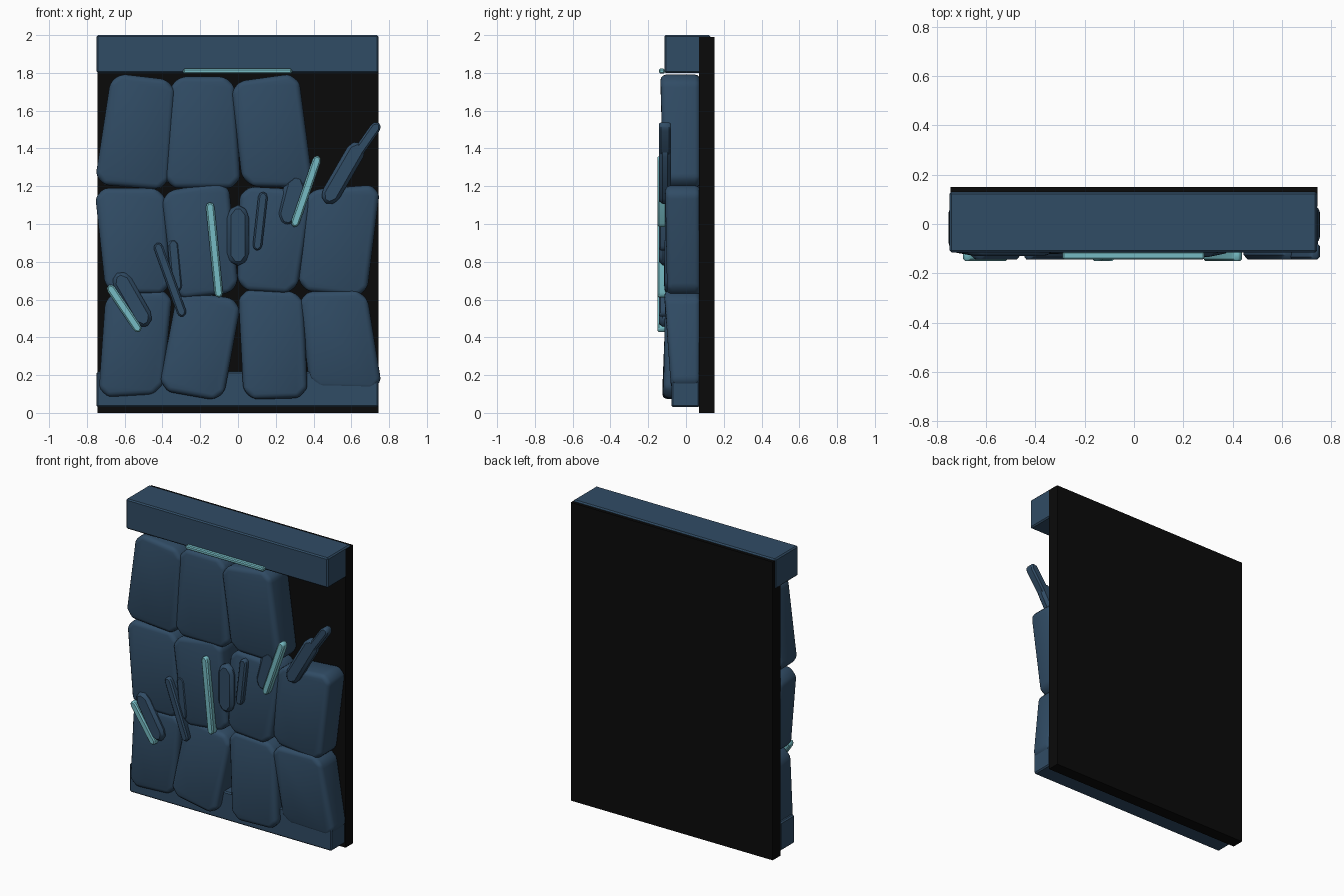
import bpy, bmesh, math
from mathutils import Vector

if "Cube" in bpy.data.objects:
    bpy.data.objects.remove(bpy.data.objects["Cube"])


def material(name, rgb):
    m = bpy.data.materials.new(name)
    m.diffuse_color = (*rgb, 1)
    m.use_nodes = True
    m.node_tree.nodes["Principled BSDF"].inputs["Base Color"].default_value = m.diffuse_color
    return m


BLUE = material("slate_blue", (0.030, 0.072, 0.130))
BLACK = material("black", (0.003, 0.003, 0.003))
CYAN = material("pale_cyan", (0.18, 0.50, 0.55))


def prism(name, outline, fronts, back, mat, bevel=0.0, segments=2):
    """Solid from an x-z outline; fronts gives the front y at each corner."""
    bm = bmesh.new()
    f = [bm.verts.new((x, y, z)) for (x, z), y in zip(outline, fronts)]
    b = [bm.verts.new((x, back, z)) for x, z in outline]
    n = len(f)
    bm.faces.new(f)
    bm.faces.new(b[::-1])
    for i in range(n):
        bm.faces.new((f[i], b[i], b[(i + 1) % n], f[(i + 1) % n]))
    bmesh.ops.recalc_face_normals(bm, faces=bm.faces)
    if bevel:
        bmesh.ops.bevel(bm, geom=bm.edges[:], offset=bevel, segments=segments,
                        profile=0.5, affect='EDGES', clamp_overlap=True)
    mesh = bpy.data.meshes.new(name)
    bm.to_mesh(mesh)
    bm.free()
    ob = bpy.data.objects.new(name, mesh)
    bpy.context.collection.objects.link(ob)
    mesh.materials.append(mat)
    bpy.context.view_layer.objects.active = ob
    ob.select_set(True)
    bpy.ops.object.shade_smooth_by_angle(angle=math.radians(35))
    ob.select_set(False)
    return ob


def box(name, x0, x1, y0, y1, z0, z1, mat, bevel=0.0):
    return prism(name, [(x0, z0), (x1, z0), (x1, z1), (x0, z1)], [y0] * 4, y1,
                 mat, bevel, 1)


def bar(name, p, q, width, y0, y1, mat):
    """Long chip between two x-z points, with pointed chamfered ends."""
    p, q = Vector(p), Vector(q)
    d = (q - p).normalized()
    s = Vector((-d.y, d.x)) * width / 2
    c = d * width * 0.4
    pts = [p + s * 0.4, p + c + s, q - c + s, q + s * 0.4,
           q - s * 0.4, q - c - s, p + c - s, p - s * 0.4]
    return prism(name, [tuple(v) for v in pts], [y0] * 8, y1, mat, width * 0.18, 1)


# Wall backing, lintel and plinth
box("back_panel", -0.745, 0.745, 0.07, 0.15, 0, 1.99, BLACK)
box("top_beam", -0.748, 0.743, -0.115, 0.13, 1.80, 2.0, BLUE, 0.008)
box("plinth", -0.748, 0.743, -0.077, 0.072, 0.03, 0.22, BLUE, 0.008)

# Stones: top left, top right, bottom right, bottom left, then front y at top and bottom
STONES = [
    ((-.67, 1.80), (-.33, 1.76), (-.37, 1.18), (-.76, 1.21), -.13, -.115),
    ((-.355, 1.78), (-.02, 1.78), (.015, 1.19), (-.39, 1.19), -.12, -.12),
    ((-.04, 1.75), (.32, 1.80), (.40, 1.19), (.025, 1.20), -.135, -.12),
    ((-.76, 1.19), (-.385, 1.19), (-.355, .63), (-.70, .63), -.105, -.12),
    ((-.41, 1.17), (-.05, 1.23), (.005, .64), (-.34, .60), -.12, -.115),
    ((.01, 1.20), (.40, 1.18), (.31, .63), (-.005, .65), -.11, -.115),
    ((.355, 1.18), (.755, 1.21), (.68, .61), (.315, .65), -.11, -.10),
    ((-.70, .64), (-.345, .65), (-.40, .10), (-.74, .08), -.115, -.10),
    ((-.32, .65), (.02, .60), (-.08, .06), (-.42, .12), -.105, -.125),
    ((0, .655), (.345, .64), (.37, .08), (.03, .07), -.11, -.12),
    ((.32, .64), (.68, .65), (.765, .12), (.38, .13), -.115, -.08),
]
for i, (tl, tr, br, bl, yt, yb) in enumerate(STONES):
    # Cut each corner so the stones read as worn blocks
    quad = [Vector(v) for v in (tl, tr, br, bl)]
    ys = [yt, yt, yb, yb]
    outline, fronts = [], []
    for k, v in enumerate(quad):
        for other in (quad[k - 1], quad[(k + 1) % 4]):
            outline.append(tuple(v + (other - v).normalized() * 0.05))
            fronts.append(ys[k])
    prism(f"wall_stone_{i + 1}", outline, fronts, 0.075, BLUE, 0.028, 3)

# Loose stone chips on the wall face
CHIPS = [
    ((0, 1.10), (0, .78), .115),
    ((.135, 1.17), (.10, .86), .05),
    ((-.43, .90), (-.29, .51), .05),
    ((-.64, .74), (-.48, .46), .105),
    ((.32, 1.26), (.25, .99), .12),
    ((.65, 1.43), (.465, 1.11), .10),
    ((.745, 1.535), (.58, 1.30), .055),
    ((-.345, .92), (-.32, .64), .06),
]
for i, (p, q, w) in enumerate(CHIPS):
    bar(f"stone_chip_{i + 1}", p, q, w, -0.122 if i in (4, 7) else -0.143, -0.08, BLUE)

# Glowing cracks and the lintel strip
CRACKS = [((-.15, 1.115), (-.10, .61), .045), ((.425, 1.36), (.295, .985), .045),
          ((-.685, .675), (-.52, .43), .045)]
for i, (p, q, w) in enumerate(CRACKS):
    bar(f"glow_bar_{i + 1}", p, q, w, -0.15, -0.10, CYAN)
box("glow_strip", -0.29, 0.285, -0.143, -0.112, 1.797, 1.822, CYAN, 0.006)
